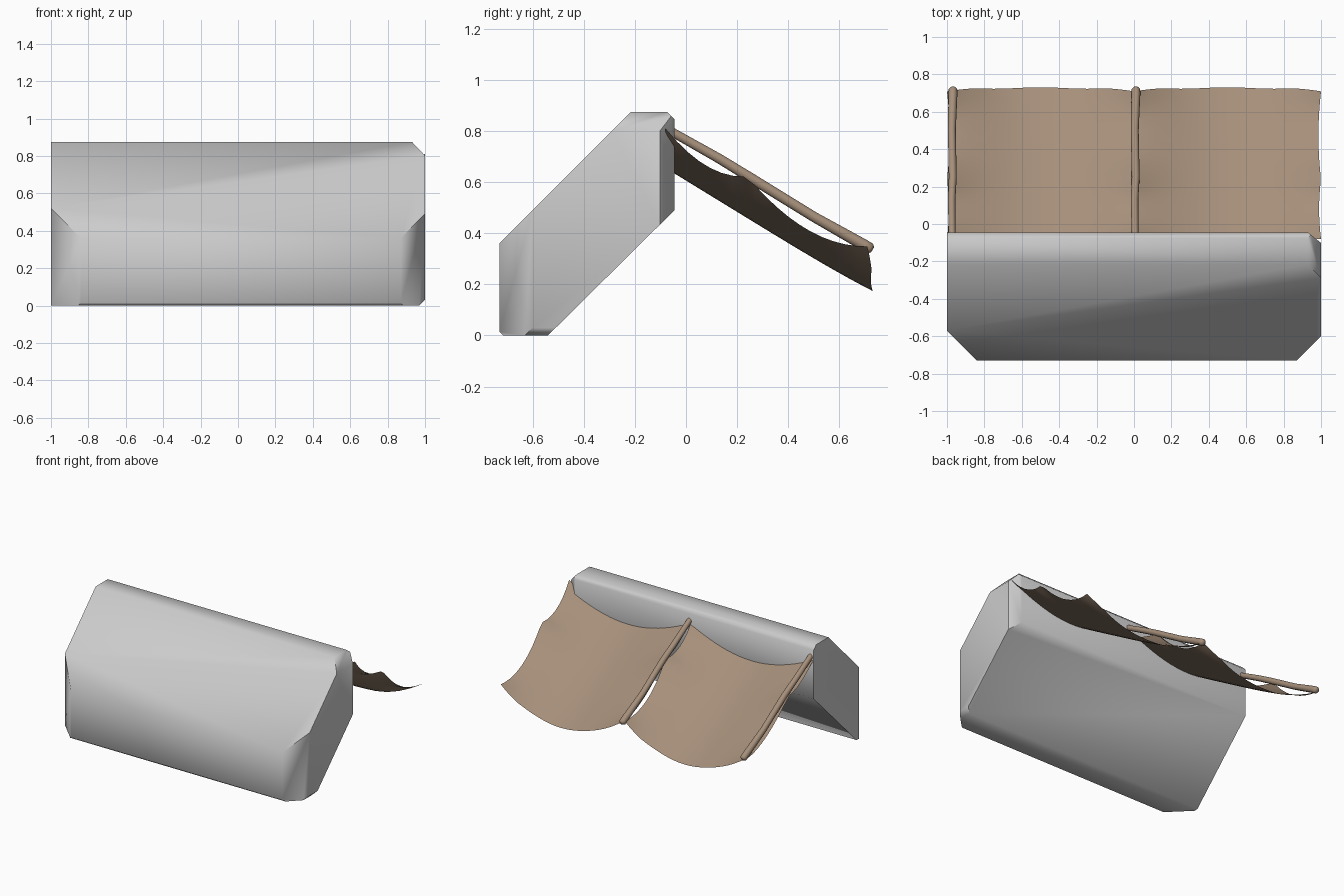
import bpy, bmesh, math
from mathutils import Vector

if "Cube" in bpy.data.objects:
    bpy.data.objects.remove(bpy.data.objects["Cube"])


def material(name, rgb):
    m = bpy.data.materials.new(name)
    m.diffuse_color = (*rgb, 1)
    m.use_nodes = True
    m.node_tree.nodes["Principled BSDF"].inputs["Base Color"].default_value = m.diffuse_color
    return m


GREY = material("stone_grey", (0.6, 0.6, 0.6))
TAN = material("canvas_tan", (0.38, 0.275, 0.195))


def finish(bm, name, mat, angle):
    """Smooth shading with sharp edges above the given angle."""
    for f in bm.faces:
        f.smooth = True
    for e in bm.edges:
        e.smooth = len(e.link_faces) != 2 or e.calc_face_angle(0) < math.radians(angle)
    me = bpy.data.meshes.new(name)
    bm.to_mesh(me)
    bm.free()
    me.materials.append(mat)
    ob = bpy.data.objects.new(name, me)
    bpy.context.collection.objects.link(ob)
    return ob


# Leaning block: side profile (y, z) extruded along x, corners sliced off
profile = [(-0.73, 0.015), (-0.715, 0), (-0.54, 0), (-0.045, 0.49),
           (-0.045, 0.845), (-0.075, 0.875), (-0.215, 0.875), (-0.73, 0.36)]
bm = bmesh.new()
face = bm.faces.new([bm.verts.new((-1, y, z)) for y, z in profile])
ext = bmesh.ops.extrude_face_region(bm, geom=[face])["geom"]
bmesh.ops.translate(bm, vec=(2, 0, 0),
                    verts=[g for g in ext if isinstance(g, bmesh.types.BMVert)])
if face not in [f for f in bm.faces if f.is_valid and all(v.co.x < 0 for v in f.verts)] and \
        not any(all(v.co.x < 0 for v in f.verts) for f in bm.faces):
    bmesh.ops.holes_fill(bm, edges=bm.edges[:])
cuts = [((-1, -0.57, 0), (-1, -1, 0)),          # front left corner
        ((1, -0.60, 0), (1, -1, 0)),            # front right corner
        ((0.93, 0, 0.875), (1, 0, 0.95)),       # top right edge
        ((0.93, -0.045, 0), (0.8, 1, 0)),       # back right corner
        ((0.97, 0, 0), (1, 0, -1))]             # bottom right edge
for co, no in cuts:
    bmesh.ops.bisect_plane(bm, geom=bm.verts[:] + bm.edges[:] + bm.faces[:],
                           plane_co=co, plane_no=no, clear_outer=True)
    bmesh.ops.holes_fill(bm, edges=bm.edges[:])
bmesh.ops.recalc_face_normals(bm, faces=bm.faces[:])
finish(bm, "leaning_block", GREY, 50)


def slope(y):
    """Height of the awning's support line."""
    return 0.763 - 0.588 * y


def scallop(y):
    """Edge droop between the three tie points."""
    a, b = (-0.08, 0.24) if y < 0.24 else (0.24, 0.705)
    t = min(max((y - a) / (b - a), 0), 1)
    return 0.07 * 4 * t * (1 - t) * (0.75 if y < 0.24 else 1)


# Canvas panel: a single sheet sagging between its side edges
def canvas(name, x0):
    nu, nv = 20, 18
    bm = bmesh.new()
    grid = []
    for j in range(nv + 1):
        row = []
        v = j / nv
        for i in range(nu + 1):
            u = i / nu
            mid = 4 * u * (1 - u)
            y = -0.08 + 0.785 * v
            z = slope(y) - scallop(y) * (1 - mid) ** 2 - (0.155 + 0.02 * v) * mid
            # hem bows out slightly, side edges draw in between ties
            hem = v ** 6 * (0.022 * min(mid * 2, 1) + 0.004 * math.cos(4 * math.pi * u))
            x = x0 + u - (u - 0.5) * 0.4 * scallop(y) * (1 - mid)
            row.append(bm.verts.new((x, y + hem, z)))
        grid.append(row)
    for j in range(nv):
        for i in range(nu):
            bm.faces.new((grid[j][i], grid[j][i + 1], grid[j + 1][i + 1], grid[j + 1][i]))
    finish(bm, name, TAN, 60)


# Pole: slightly crooked round stick with rounded ends
def pole(name, x):
    # y, height above slope line, radius, sideways wobble
    path = [(-0.08, 0, 0.018, 0), (0.13, 0.005, 0.02, -0.003), (0.25, 0.002, 0.021, 0.003),
            (0.5, -0.005, 0.021, -0.002), (0.70, 0.0, 0.024, 0.004), (0.72, 0.0, 0.023, 0.004),
            (0.73, 0.002, 0.012, 0.004)]
    n = 10
    side = Vector((1, 0, 0))
    up = Vector((0, 0.588, 1)).normalized()
    bm = bmesh.new()
    rings = []
    for y, dz, r, dx in path:
        c = Vector((x + dx, y, slope(y) + dz))
        rings.append([bm.verts.new(c + r * (math.cos(2 * math.pi * k / n) * side +
                                            math.sin(2 * math.pi * k / n) * up))
                      for k in range(n)])
    for a, b in zip(rings, rings[1:]):
        for k in range(n):
            bm.faces.new((a[k], a[(k + 1) % n], b[(k + 1) % n], b[k]))
    bm.faces.new(rings[0])
    bm.faces.new(rings[-1])
    bmesh.ops.recalc_face_normals(bm, faces=bm.faces[:])
    finish(bm, name, TAN, 70)


for label, x0, px in (("left", -1, -0.972), ("right", 0, 0.006)):
    canvas(label + "_canvas", x0)
    pole(label + "_pole", px)
